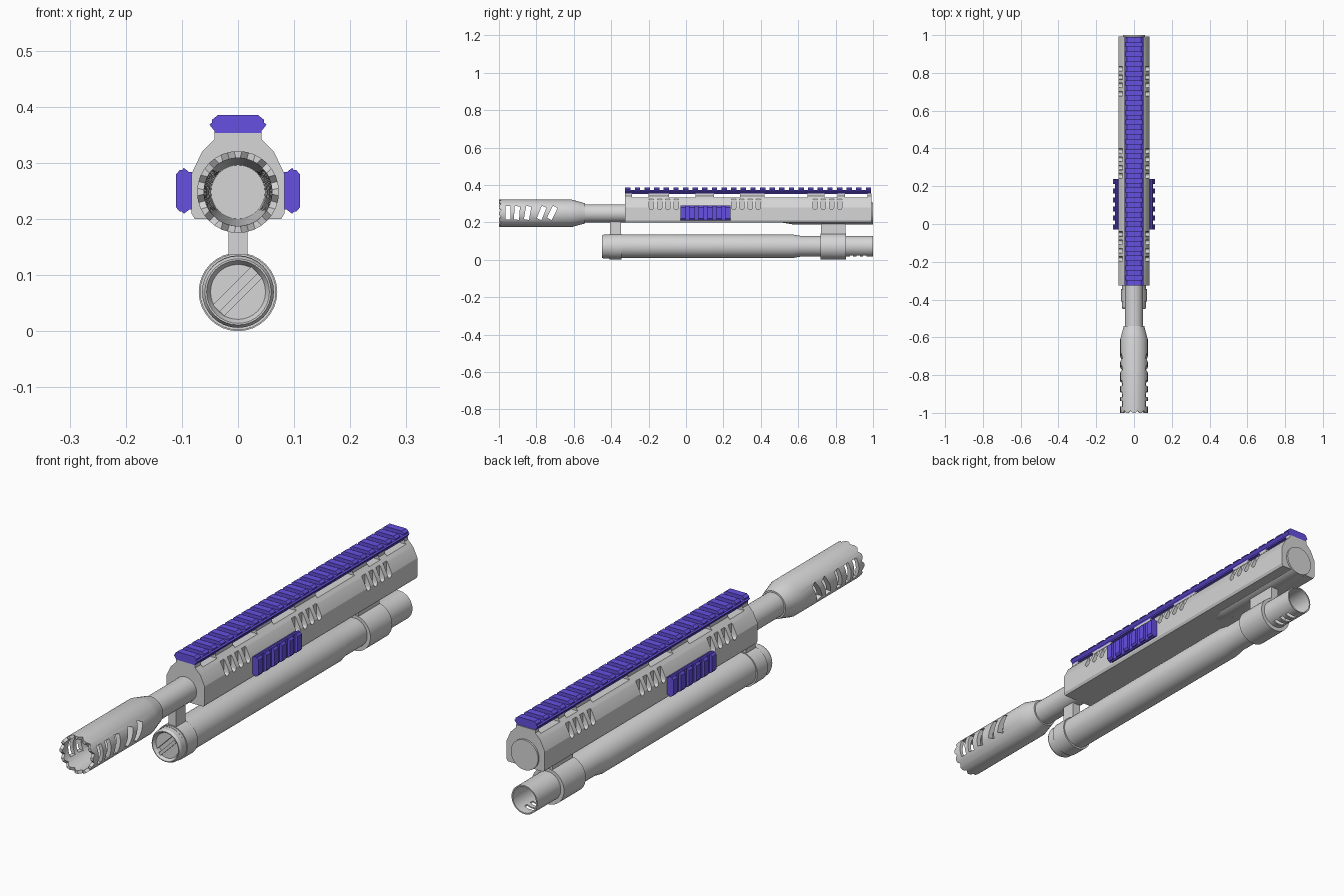
import bpy, bmesh, math
from mathutils import Matrix, Vector

old = bpy.data.objects.get("Cube")
if old:
    bpy.data.objects.remove(old, do_unlink=True)


def material(name, rgb):
    m = bpy.data.materials.new(name)
    m.use_nodes = True
    m.diffuse_color = (*rgb, 1)
    m.node_tree.nodes["Principled BSDF"].inputs["Base Color"].default_value = (*rgb, 1)
    return m


GREY = material("metal grey", (0.67, 0.67, 0.67))
PURPLE = material("rail purple", (0.13, 0.08, 0.75))
BARREL_Z, TUBE_Z = 0.248, 0.07


def finish(name, bm, mat=GREY):
    bmesh.ops.remove_doubles(bm, verts=bm.verts, dist=1e-6)
    bmesh.ops.recalc_face_normals(bm, faces=bm.faces)
    mesh = bpy.data.meshes.new(name)
    bm.to_mesh(mesh)
    bm.free()
    ob = bpy.data.objects.new(name, mesh)
    bpy.context.collection.objects.link(ob)
    mesh.materials.append(mat)
    return ob


def smooth(ob):
    bpy.ops.object.select_all(action='DESELECT')
    ob.select_set(True)
    bpy.context.view_layer.objects.active = ob
    bpy.ops.object.shade_smooth_by_angle(angle=math.radians(25))


def lathe(name, profile, z, sides=32):
    """Revolve (y, radius) points about a y-direction axis at height z."""
    bm = bmesh.new()
    rings = []
    for y, r in profile:
        angles = [2 * math.pi * i / sides for i in range(sides)]
        if r == 0:
            rings.append([bm.verts.new((0, y, z))] * sides)
        else:
            rings.append([bm.verts.new((r * math.cos(a), y, z + r * math.sin(a))) for a in angles])
    for a, b in zip(rings, rings[1:]):
        for i in range(sides):
            j = (i + 1) % sides
            bm.faces.new(list(dict.fromkeys((a[i], a[j], b[j], b[i]))))
    return finish(name, bm)


def prism(bm, section, y0, y1):
    """Extrude an (x, z) outline from y0 to y1."""
    a = [bm.verts.new((x, y0, z)) for x, z in section]
    b = [bm.verts.new((x, y1, z)) for x, z in section]
    n = len(a)
    bm.faces.new(a)
    bm.faces.new(b[::-1])
    for i in range(n):
        bm.faces.new((a[i], a[(i + 1) % n], b[(i + 1) % n], b[i]))


def box(bm, center, size, rot=Matrix()):
    m = Matrix.Translation(center) @ rot @ Matrix.Diagonal((*size, 1))
    bmesh.ops.create_cube(bm, size=1, matrix=m)


def cut(ob, bm):
    cutter = finish(ob.name + "_cutter", bm)
    cutter.hide_render = True
    mod = ob.modifiers.new("cut", 'BOOLEAN')
    mod.operation, mod.solver, mod.object = 'DIFFERENCE', 'EXACT', cutter
    bpy.ops.object.select_all(action='DESELECT')
    ob.select_set(True)
    bpy.context.view_layer.objects.active = ob
    bpy.ops.object.modifier_apply(modifier="cut")
    bpy.data.objects.remove(cutter, do_unlink=True)


def mirrored(points):
    return points + [(-x, z) for x, z in reversed(points)]


# Muzzle brake: hollow shell with side ports and a toothed mouth
brake = lathe("muzzle_brake", [(-0.66, 0), (-0.66, 0.048), (-1, 0.061), (-1, 0.073), (-0.61, 0.073),
                               (-0.57, 0.062), (-0.54, 0.054), (-0.54, 0)], BARREL_Z)
bm = bmesh.new()
for y, lean in ((-0.952, 0), (-0.904, 4), (-0.847, 10), (-0.772, 22), (-0.715, 26)):
    box(bm, (0, y, 0.25), (0.3, 0.028, 0.072), Matrix.Rotation(-math.radians(lean), 4, 'X'))
cut(brake, bm)
bm = bmesh.new()
TEETH = 12
for i in range(TEETH):
    a = 2 * math.pi * (i + 0.5) / TEETH
    center = (0.068 * math.cos(a), -1.002, BARREL_Z + 0.068 * math.sin(a))
    turn = Matrix.Rotation(-a, 4, 'Y') @ Matrix.Rotation(math.pi / 4, 4, 'X')
    box(bm, center, (0.03, 0.02, 0.02), turn)
cut(brake, bm)
smooth(brake)

smooth(lathe("barrel", [(-0.56, 0), (-0.56, 0.048), (-0.3, 0.048), (-0.3, 0)], BARREL_Z))

# Handguard: faceted body with rail windows and round-bottomed vent pockets
bm = bmesh.new()
prism(bm, mirrored([(0.077, 0.2), (0.083, 0.21), (0.083, 0.28), (0.064, 0.32),
                    (0.042, 0.342), (0.042, 0.353)]), -0.325, 0.993)
guard = finish("handguard", bm)
bm = bmesh.new()
for start, end in ((-0.29, -0.2), (-0.09, 0.05), (0.15, 0.29), (0.42, 0.65), (0.74, 0.81), (0.85, 0.97)):
    box(bm, (0, (start + end) / 2, 0.351), (0.3, end - start, 0.034))
cut(guard, bm)
bm = bmesh.new()
for first in (-0.185, 0.255, 0.69):
    for k in range(4):
        y = first + k * 0.044
        arc = [math.pi * (1 + i / 6) for i in range(7)]
        outline = [(y + 0.012 * math.cos(a), 0.28 + 0.012 * math.sin(a)) for a in arc]
        outline += [(y + 0.012, 0.333), (y - 0.012, 0.333)]
        prism(bm, outline, 0.06, 0.11)
        prism(bm, outline, -0.11, -0.06)
bm.transform(Matrix.Rotation(math.pi / 2, 4, 'Z'))
cut(guard, bm)
smooth(guard)
smooth(lathe("rear_sleeve", [(0.5, 0), (0.5, 0.047), (0.57, 0.059), (1.0, 0.059), (1.0, 0)], BARREL_Z))


# Accessory rails: a dovetail base with evenly spaced crosswise teeth
def rail(name, y0, y1, count, width, height, frame):
    bm = bmesh.new()
    base = [(0.042, 0), (0.042, 0.006), (0.051, 0.017), (0.046, 0.021)]
    tooth = [(0.046, 0.02), (0.046, 0.026), (0.036, 0.034)]
    scaled = lambda pts: mirrored([(u * width, v * height) for u, v in pts])
    prism(bm, scaled(base), y0, y1)
    pitch = (y1 - y0) / (count - 0.45)
    for i in range(count):
        prism(bm, scaled(tooth), y0 + i * pitch, y0 + (i + 0.55) * pitch)
    bm.transform(frame)
    finish(name, bm, PURPLE)


rail("top_rail", -0.325, 0.99, 26, 1, 1, Matrix.Translation((0, 0, 0.351)))
for side, s in (("left", 1), ("right", -1)):
    frame = Matrix.Translation((s * 0.082, 0, 0.25)) @ Matrix.Rotation(s * math.pi / 2, 4, 'Y')
    rail(side + "_rail", -0.03, 0.237, 6, 0.8, 0.85, frame)

# Lower tube: long body stepping down to an open, slotted rear end
tube = lathe("lower_tube", [(-0.42, 0), (-0.42, 0.063), (0.57, 0.063), (0.61, 0.056), (1.0, 0.056),
                            (1.0, 0.051), (0.75, 0.051), (0.75, 0)], TUBE_Z + 0.002)
bm = bmesh.new()
for y in (0.885, 0.92, 0.955):
    box(bm, (0, y, 0.01), (0.05, 0.018, 0.04))
cut(tube, bm)
smooth(tube)

# Tube cap with a recessed face and a diagonal grip groove
cap = lathe("tube_cap", [(-0.4, 0), (-0.4, 0.064), (-0.44, 0.064), (-0.45, 0.059), (-0.45, 0.056),
                         (-0.438, 0.049), (-0.438, 0)], TUBE_Z)
bm = bmesh.new()
diagonal = Matrix.Rotation(-math.pi / 4, 4, 'Y')
box(bm, Vector((-0.004, -0.437, TUBE_Z + 0.004)), (0.096, 0.026, 0.018), diagonal)
cut(cap, bm)
smooth(cap)
bm = bmesh.new()
box(bm, (0.005, -0.437, TUBE_Z - 0.005), (0.096, 0.014, 0.012), diagonal)
finish("cap_grip", bm)

# Clamps that hang the tube from the barrel and handguard
for name, y0, y1, r, post_z in (("front", -0.41, -0.345, 0.068, 0.175), ("rear", 0.72, 0.855, 0.07, 0.17)):
    smooth(lathe(name + "_clamp", [(y0, 0.05), (y0, r), (y1, r), (y1, 0.05), (y0, 0.05)], TUBE_Z))
    bm = bmesh.new()
    box(bm, (0, (y0 + y1) / 2, post_z), (0.034, y1 - y0 - 0.006, 0.08))
    finish(name + "_post", bm)
